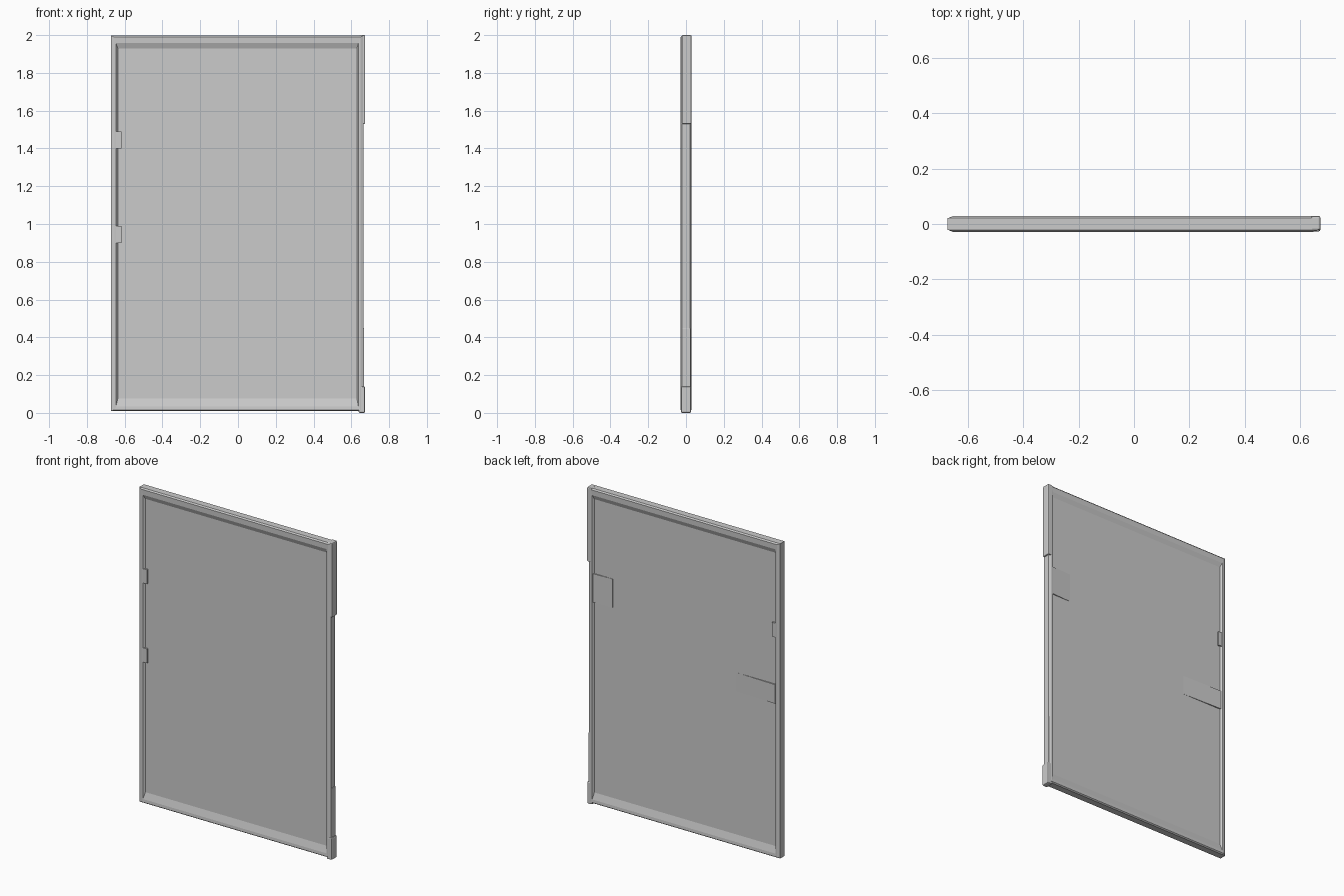
import bpy, bmesh

if "Cube" in bpy.data.objects:
    bpy.data.objects.remove(bpy.data.objects["Cube"])


def mesh_object(name, bm):
    bmesh.ops.recalc_face_normals(bm, faces=bm.faces)
    me = bpy.data.meshes.new(name)
    bm.to_mesh(me)
    bm.free()
    ob = bpy.data.objects.new(name, me)
    bpy.context.collection.objects.link(ob)
    return ob


def ring_loft(name, rings):
    """Closed tube through rectangles given as (left, right, bottom, top, y)."""
    bm = bmesh.new()
    loops = [[bm.verts.new((x, y, z)) for x, z in ((l, b), (r, b), (r, t), (l, t))]
             for l, r, b, t, y in rings]
    for i, a in enumerate(loops):
        c = loops[(i + 1) % len(loops)]
        for k in range(4):
            n = (k + 1) % 4
            bm.faces.new((a[k], a[n], c[n], c[k]))
    return mesh_object(name, bm)


def block(name, x, y, z, bevel=0.0):
    bm = bmesh.new()
    bmesh.ops.create_cube(bm, size=1)
    for v in bm.verts:
        v.co = (x[v.co.x > 0], y[v.co.y > 0], z[v.co.z > 0])
    if bevel:
        bmesh.ops.bevel(bm, geom=bm.edges[:], offset=bevel, segments=2,
                        profile=0.5, affect='EDGES')
    return mesh_object(name, bm)


def wedge(name, x, z, y_base, heights):
    """Low ramp on the panel; heights at the left and right ends."""
    bm = bmesh.new()
    lo = [bm.verts.new((x[i], y_base, z[j])) for i, j in ((0, 0), (1, 0), (1, 1), (0, 1))]
    hi = [bm.verts.new((x[i], y_base + heights[i], z[j])) for i, j in ((0, 0), (1, 0), (1, 1), (0, 1))]
    bm.faces.new(lo)
    bm.faces.new(hi)
    for k in range(4):
        n = (k + 1) % 4
        bm.faces.new((lo[k], lo[n], hi[n], hi[k]))
    return mesh_object(name, bm)


# Frame: chamfered outside edge, flat lip, sloped inner border
half = [(-0.634, 0.628, 0.085, 1.925, 0.014),
        (-0.646, 0.637, 0.035, 1.957, 0.027),
        (-0.655, 0.648, 0.016, 1.990, 0.028),
        (-0.673, 0.664, 0.010, 1.998, 0.021)]
front = [(l, r, b, t, -y) for l, r, b, t, y in half]
ring_loft("frame", front + half[::-1])

# Recessed panel filling the frame
block("panel", (-0.642, 0.640), (-0.016, 0.016), (0.05, 1.95))

# Raised edge trim on the right side
block("upper_edge_trim", (0.640, 0.673), (-0.022, 0.029), (1.53, 2.0), 0.006)
block("lower_edge_trim", (0.645, 0.667), (-0.022, 0.024), (0.12, 0.45), 0.004)
block("bottom_corner_cap", (0.638, 0.673), (-0.027, 0.027), (0.0, 0.14), 0.007)

# Shallow raised patches on the back
wedge("back_left_patch", (-0.64, -0.36), (0.98, 1.10), 0.015, (0.009, 0.001))
wedge("back_right_patch", (0.50, 0.635), (1.28, 1.46), 0.015, (0.002, 0.008))

# Small tabs covering the inner border on the left
for i, z in enumerate(((1.40, 1.49), (0.90, 0.99))):
    block(f"front_border_tab_{i + 1}", (-0.648, -0.618), (-0.0265, -0.012), z)
block("back_border_tab", (-0.648, -0.618), (0.012, 0.0265), (1.40, 1.49))
